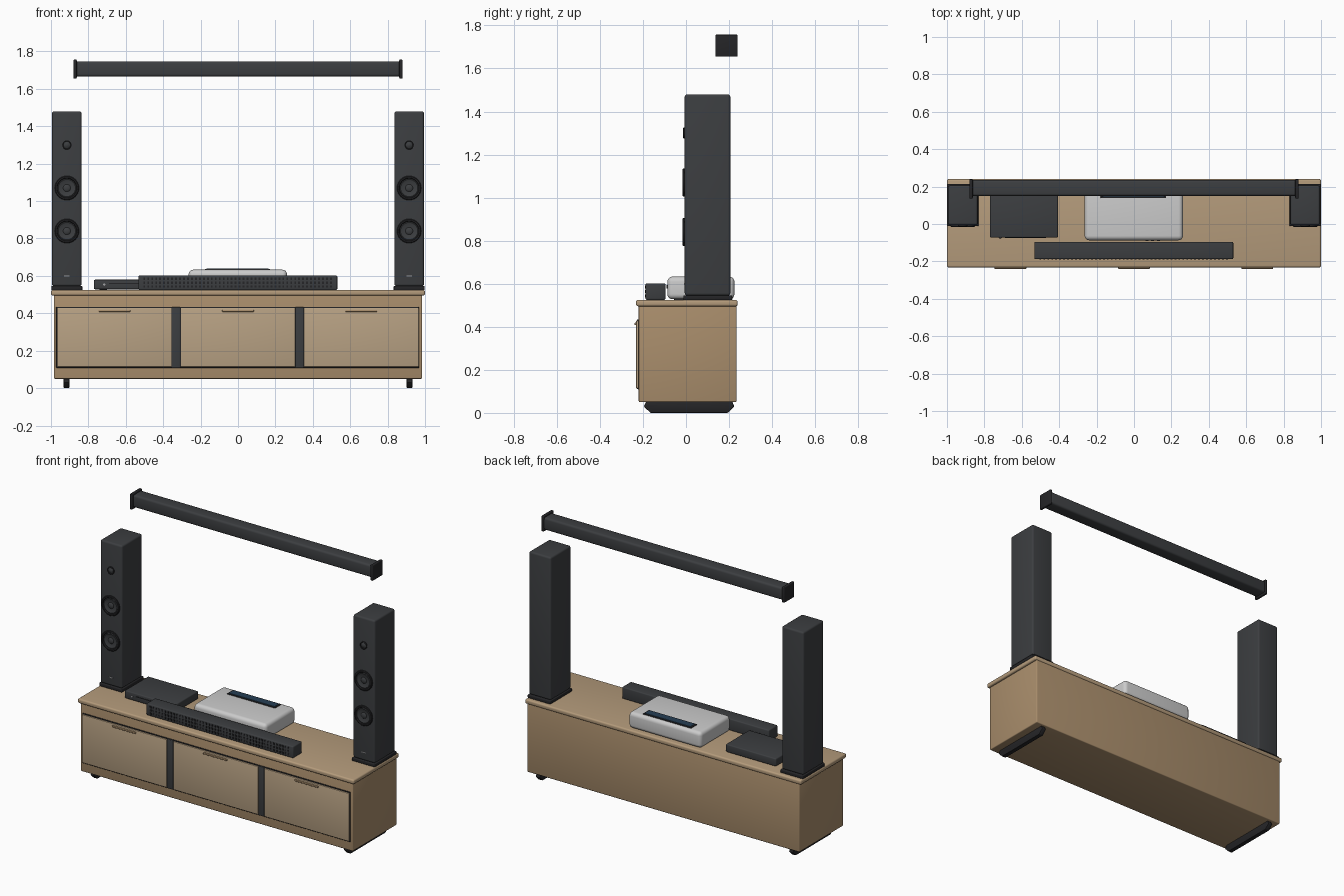
import bpy, bmesh, math

if "Cube" in bpy.data.objects:
    bpy.data.objects.remove(bpy.data.objects["Cube"])


def mat(name, c):
    m = bpy.data.materials.new(name)
    m.diffuse_color = (*c, 1)
    m.use_nodes = True
    m.node_tree.nodes["Principled BSDF"].inputs["Base Color"].default_value = m.diffuse_color
    return m


WOOD = mat("wood", (0.40, 0.27, 0.15))
TOP = mat("top_wood", (0.46, 0.33, 0.20))
DOOR = mat("door_wood", (0.48, 0.36, 0.23))
DARK = mat("charcoal", (0.045, 0.048, 0.052))
BLACK = mat("black", (0.018, 0.018, 0.02))
SILVER = mat("silver", (0.55, 0.55, 0.55))
SCREEN = mat("screen", (0.02, 0.05, 0.09))
GREY = mat("badge_grey", (0.35, 0.35, 0.36))


def finish(name, bm, material, bevel=0, segs=3):
    bmesh.ops.recalc_face_normals(bm, faces=bm.faces)
    me = bpy.data.meshes.new(name)
    bm.to_mesh(me)
    bm.free()
    ob = bpy.data.objects.new(name, me)
    bpy.context.collection.objects.link(ob)
    me.materials.append(material)
    bpy.ops.object.select_all(action='DESELECT')
    bpy.context.view_layer.objects.active = ob
    ob.select_set(True)
    if bevel:
        b = ob.modifiers.new("bevel", 'BEVEL')
        b.width, b.segments = bevel, segs
        bpy.ops.object.modifier_apply(modifier="bevel")
    bpy.ops.object.shade_smooth_by_angle(angle=math.radians(35))
    return ob


def add_box(bm, x, y, z):
    """Box from (min, max) ranges."""
    vs = bmesh.ops.create_cube(bm, size=1)['verts']
    for v in vs:
        v.co = [r[0] + (c + 0.5) * (r[1] - r[0]) for c, r in zip(v.co, (x, y, z))]


def box(name, x, y, z, material, bevel=0.004, segs=3):
    bm = bmesh.new()
    add_box(bm, x, y, z)
    return finish(name, bm, material, bevel, segs)


def lathe(name, profile, x, y, z, material, n=40):
    """Spin (radius, forward) points round an axis that faces -y."""
    bm = bmesh.new()
    rings = []
    for r, f in profile:
        if r == 0:
            rings.append([bm.verts.new((x, y - f, z))] * n)
        else:
            rings.append([bm.verts.new((x + r * math.cos(2 * math.pi * i / n), y - f,
                                        z + r * math.sin(2 * math.pi * i / n))) for i in range(n)])
    for a, b in zip(rings, rings[1:]):
        for i in range(n):
            j = (i + 1) % n
            quad = list(dict.fromkeys((a[i], a[j], b[j], b[i])))
            bm.faces.new(quad)
    return finish(name, bm, material)


# Cabinet
box("cabinet_body", (-0.985, 0.985), (-0.22, 0.235), (0.05, 0.5), WOOD, 0.006)
box("cabinet_top", (-1, 1), (-0.232, 0.24), (0.495, 0.525), TOP, 0.01, 4)
box("door_surround", (-0.972, 0.968), (-0.224, -0.2), (0.108, 0.435), BLACK, 0.002, 1)
for i, cx in enumerate((-0.661, 0, 0.659)):
    box(f"door_{i}", (cx - 0.306, cx + 0.306), (-0.232, -0.21), (0.114, 0.429), DOOR, 0.003)
    box(f"door_handle_{i}", (cx - 0.085, cx + 0.085), (-0.24, -0.228), (0.408, 0.419), WOOD, 0.003)
for i, cx in enumerate((-0.332, 0.328)):
    box(f"door_divider_{i}", (cx - 0.022, cx + 0.022), (-0.228, -0.21), (0.11, 0.433), DARK, 0.002)

# Sled feet with angled ends
for side, s in (("left", -1), ("right", 1)):
    bm = bmesh.new()
    pts = [(-0.185, 0.052), (-0.196, 0.03), (-0.165, 0), (0.195, 0), (0.225, 0.03), (0.215, 0.052)]
    face = bm.faces.new([bm.verts.new((s * 0.917 - 0.015, y, z)) for y, z in pts])
    ext = bmesh.ops.extrude_face_region(bm, geom=[face])
    bmesh.ops.translate(bm, vec=(0.03, 0, 0),
                        verts=[g for g in ext['geom'] if isinstance(g, bmesh.types.BMVert)])
    finish(f"foot_{side}", bm, BLACK, 0.004, 2)

# Tower speakers
for side, s in (("left", -1), ("right", 1)):
    cx = s * 0.915
    box(f"speaker_base_{side}", (cx - 0.083, cx + 0.083), (-0.012, 0.215), (0.523, 0.546), BLACK, 0.005)
    box(f"speaker_cabinet_{side}", (cx - 0.079, cx + 0.079), (-0.006, 0.206), (0.545, 1.48), DARK, 0.012, 4)
    for k, z in enumerate((0.84, 1.07)):
        lathe(f"woofer_ring_{side}_{k}", [(0.065, -0.01), (0.065, 0.007), (0.061, 0.011), (0.054, 0.011),
                                          (0.05, 0.006), (0.05, -0.01)], cx, -0.006, z, BLACK)
        lathe(f"woofer_cone_{side}_{k}", [(0.051, 0.004), (0.046, 0.006), (0.04, 0.003), (0.02, 0.001),
                                          (0.018, 0.003), (0.01, 0.006), (0, 0.007)], cx, -0.006, z, DARK)
    lathe(f"tweeter_ring_{side}", [(0.025, -0.01), (0.025, 0.005), (0.022, 0.007), (0.019, 0.005),
                                   (0.019, -0.01)], cx, -0.006, 1.3, BLACK)
    lathe(f"tweeter_dome_{side}", [(0.02, 0.002), (0.015, 0.004), (0.008, 0.008), (0, 0.009)],
          cx, -0.006, 1.3, DARK)
    box(f"speaker_badge_{side}", (cx - 0.014, cx + 0.014), (-0.009, 0), (0.597, 0.602), GREY, 0)

# Overhead bar with end caps
box("overhead_bar", (-0.87, 0.87), (0.15, 0.236), (1.666, 1.747), DARK, 0.013, 3)
for side, s in (("left", -1), ("right", 1)):
    x = sorted((s * 0.862, s * 0.88))
    box(f"overhead_cap_{side}", x, (0.136, 0.24), (1.655, 1.757), BLACK, 0.005)

# Soundbar with ribbed grille
box("soundbar", (-0.533, 0.531), (-0.188, -0.095), (0.525, 0.602), DARK, 0.007)
bm = bmesh.new()
for i in range(48):
    x = -0.5 + i * 0.998 / 47
    for z in (0.543, 0.564, 0.585):
        add_box(bm, (x - 0.006, x + 0.004), (-0.191, -0.185), (z - 0.006, z + 0.006))
finish("soundbar_grille", bm, BLACK)

# Media box
box("media_box", (-0.77, -0.406), (-0.073, 0.17), (0.528, 0.58), DARK, 0.007)
for i, x in enumerate((-0.72, -0.46)):
    box(f"media_box_foot_{i}", (x - 0.02, x + 0.02), (-0.055, 0.15), (0.522, 0.53), BLACK, 0.002)
box("media_box_slot", (-0.69, -0.47), (-0.0755, -0.07), (0.557, 0.562), BLACK, 0)
lathe("media_box_button", [(0.006, -0.005), (0.006, 0.003), (0, 0.004)], -0.715, -0.073, 0.553, GREY, 16)

# Silver projector with top display panel
box("projector_body", (-0.264, 0.262), (-0.087, 0.225), (0.528, 0.633), SILVER, 0.024, 5)
box("projector_panel_rim", (-0.178, 0.172), (0.138, 0.202), (0.625, 0.637), BLACK, 0.003)
box("projector_panel", (-0.168, 0.162), (0.146, 0.194), (0.63, 0.639), SCREEN, 0.001, 1)
for i in range(3):
    lathe(f"projector_button_{i}", [(0.008, -0.01), (0.008, 0.003), (0, 0.004)],
          0.07 + 0.03 * i, -0.087, 0.585, BLACK, 16)
